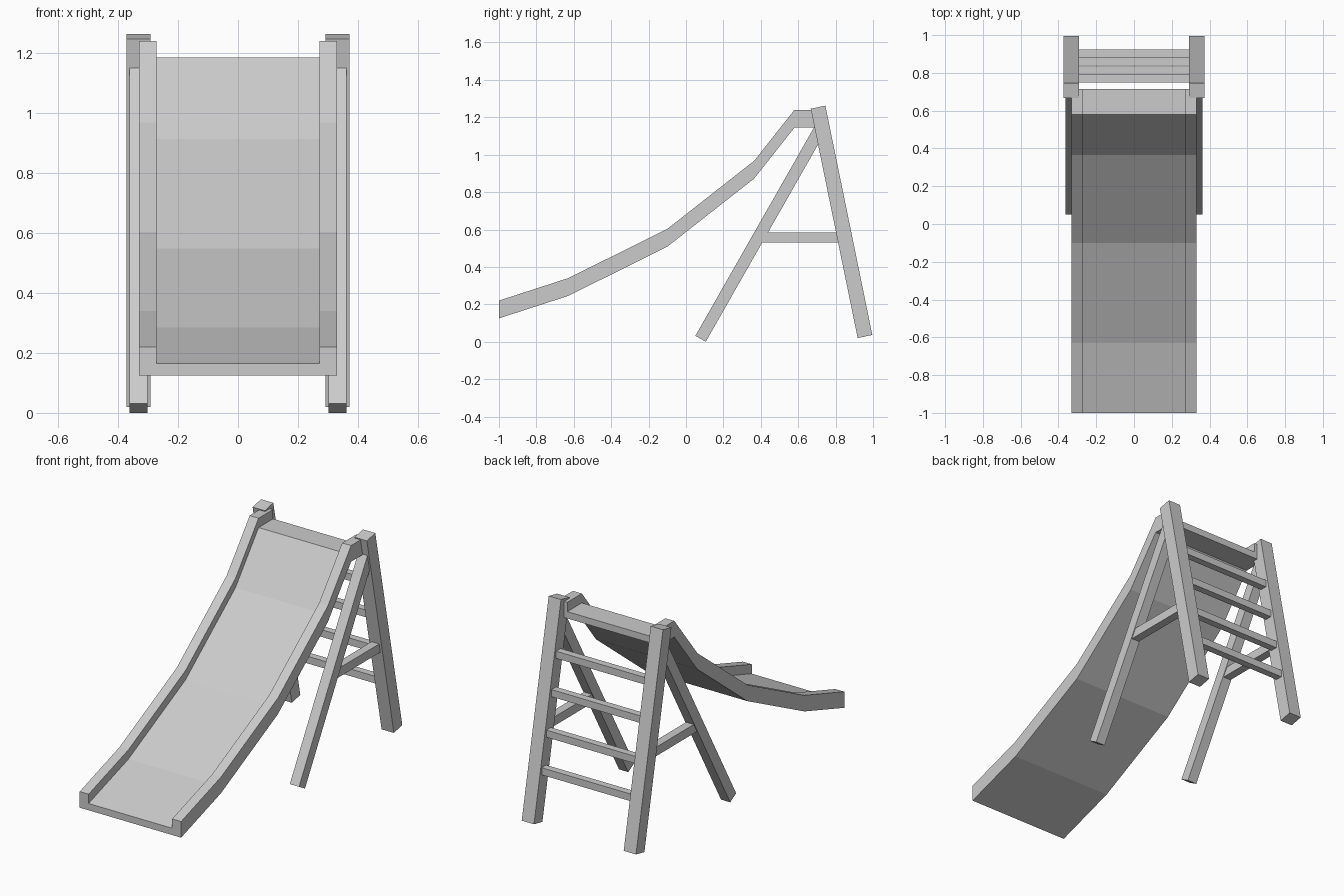
import bpy, bmesh
from mathutils import Vector, Matrix

if "Cube" in bpy.data.objects:
    bpy.data.objects.remove(bpy.data.objects["Cube"])


def make_object(name, bm):
    bmesh.ops.recalc_face_normals(bm, faces=bm.faces)
    me = bpy.data.meshes.new(name)
    bm.to_mesh(me)
    bm.free()
    ob = bpy.data.objects.new(name, me)
    bpy.context.collection.objects.link(ob)
    return ob


def beam(name, x, start, end, width, depth):
    """Box of given x width running between two (y, z) points."""
    a, b = Vector((x, *start)), Vector((x, *end))
    d = (b - a).normalized()
    side = Vector((1, 0, 0))
    rot = Matrix((side, d.cross(side), d)).transposed().to_4x4()
    size = Matrix.Diagonal((width, depth, (b - a).length, 1))
    bm = bmesh.new()
    bmesh.ops.create_cube(bm, size=1, matrix=Matrix.Translation((a + b) / 2) @ rot @ size)
    return make_object(name, bm)


# Slide: U-shaped section carried along the (y, rail top z) path
path = [(-1, 0.22), (-0.63, 0.34), (-0.10, 0.603), (0.365, 0.968),
        (0.58, 1.24), (0.715, 1.24)]
section = [(-0.33, 0), (-0.33, -0.095), (0.33, -0.095), (0.33, 0),
           (0.272, 0), (0.272, -0.055), (-0.272, -0.055), (-0.272, 0)]
bm = bmesh.new()
rings = [[bm.verts.new((x, y, z + dz)) for x, dz in section] for y, z in path]
n = len(section)
for r, s in zip(rings, rings[1:]):
    for i in range(n):
        j = (i + 1) % n
        bm.faces.new((r[i], r[j], s[j], s[i]))
bm.faces.new(rings[0])
bm.faces.new(rings[-1][::-1])
make_object("slide", bm)

# Side frames: ladder post, front strut and brace on each side
for label, s in (("left", -1), ("right", 1)):
    beam(f"ladder_post_{label}", s * 0.332, (0.706, 1.254), (0.957, 0.028), 0.08, 0.08)
    beam(f"front_strut_{label}", s * 0.332, (0.078, 0.016), (0.718, 1.14), 0.06, 0.064)
    beam(f"side_brace_{label}", s * 0.332, (0.398, 0.557), (0.83, 0.557), 0.05, 0.053)

# Ladder rungs
for i, (y, z) in enumerate([(0.77, 0.955), (0.812, 0.745), (0.86, 0.525), (0.903, 0.32)]):
    bm = bmesh.new()
    bmesh.ops.create_cube(bm, size=1, matrix=Matrix.Translation((0, y, z))
                          @ Matrix.Diagonal((0.62, 0.042, 0.042, 1)))
    make_object(f"rung_{i + 1}", bm)
